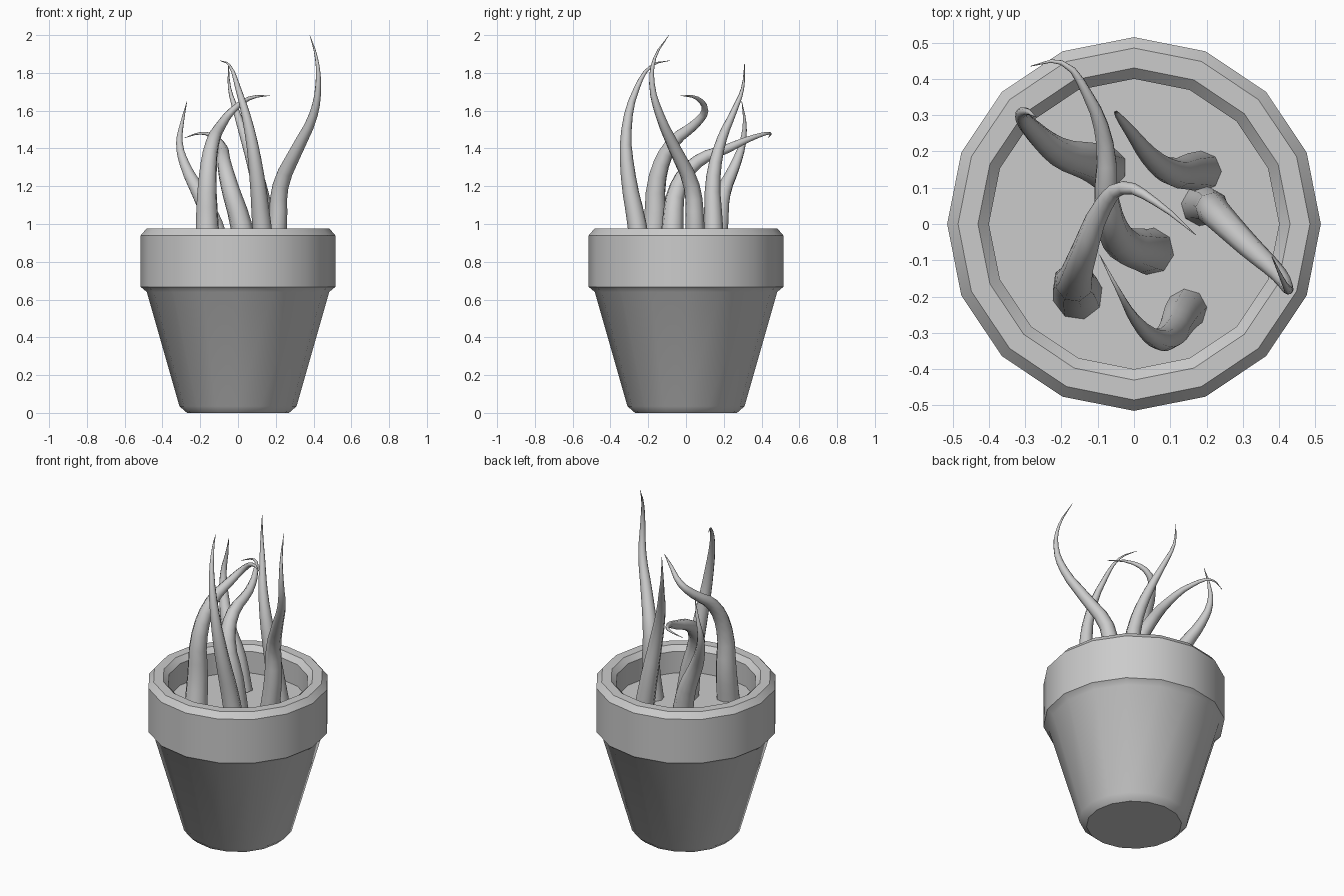
import bpy, bmesh, math
from mathutils import Vector

if "Cube" in bpy.data.objects:
    bpy.data.objects.remove(bpy.data.objects["Cube"])

SIDES = 16
SOIL_Z = 0.81


def lathe(name, profile, angle=35):
    """Spin an (r, z) profile around the z axis."""
    bm = bmesh.new()
    verts = [bm.verts.new((r, 0, z)) for r, z in profile]
    edges = [bm.edges.new(pair) for pair in zip(verts, verts[1:])]
    bmesh.ops.spin(bm, geom=verts + edges, cent=(0, 0, 0), axis=(0, 0, 1),
                   angle=2 * math.pi, steps=SIDES)
    bmesh.ops.remove_doubles(bm, verts=bm.verts, dist=1e-4)
    bmesh.ops.recalc_face_normals(bm, faces=bm.faces)
    mesh = bpy.data.meshes.new(name)
    bm.to_mesh(mesh)
    bm.free()
    obj = bpy.data.objects.new(name, mesh)
    bpy.context.collection.objects.link(obj)
    select(obj)
    bpy.ops.object.shade_smooth_by_angle(angle=math.radians(angle))
    return obj


def select(obj):
    bpy.ops.object.select_all(action='DESELECT')
    obj.select_set(True)
    bpy.context.view_layer.objects.active = obj


def tendril(name, radius, points):
    """Tapered eight-sided tube running smoothly through the points."""
    curve = bpy.data.curves.new(name, 'CURVE')
    curve.dimensions = '3D'
    curve.bevel_depth = 1.0
    curve.bevel_resolution = 2
    curve.resolution_u = 3
    curve.use_fill_caps = True
    spline = curve.splines.new('BEZIER')
    spline.bezier_points.add(len(points) - 1)
    pts = [Vector(p) for p in points]
    dist = [0.0]
    for a, b in zip(pts, pts[1:]):
        dist.append(dist[-1] + (b - a).length)
    for bp, p, d in zip(spline.bezier_points, pts, dist):
        t = d / dist[-1]
        bp.co = p
        bp.handle_left_type = bp.handle_right_type = 'AUTO'
        bp.radius = max(0.001, radius * (1 - t ** 1.25))
    obj = bpy.data.objects.new(name, curve)
    bpy.context.collection.objects.link(obj)
    select(obj)
    bpy.ops.object.convert(target='MESH')
    bpy.ops.object.shade_smooth_by_angle(angle=math.radians(60))


# Pot with a thick collar and hollow top
lathe("pot", [(0, 0), (0.27, 0), (0.31, 0.035), (0.483, 0.64), (0.515, 0.667),
              (0.515, 0.94), (0.485, 0.975), (0.43, 0.975), (0.40, 0.945),
              (0.40, SOIL_Z - 0.03)])

# Soil surface
lathe("soil", [(0, SOIL_Z), (0.40, SOIL_Z)])

# Curling tendrils, base to tip
tendril("tendril_front_left", 0.070, [
    (-0.155, -0.195, 0.80), (-0.163, -0.165, 1.00), (-0.16, -0.15, 1.25),
    (-0.135, -0.07, 1.43), (-0.085, 0.05, 1.53), (-0.03, 0.10, 1.60),
    (0.06, 0.06, 1.665), (0.17, -0.03, 1.68)])
tendril("tendril_front", 0.057, [
    (0.145, -0.235, 0.80), (0.125, -0.26, 1.00), (0.10, -0.305, 1.25),
    (0.06, -0.315, 1.50), (0.0, -0.26, 1.72), (-0.045, -0.18, 1.84),
    (-0.095, -0.085, 1.865)])
tendril("tendril_right", 0.056, [
    (0.185, 0.05, 0.80), (0.21, 0.047, 1.00), (0.225, 0.03, 1.20),
    (0.315, -0.06, 1.40), (0.40, -0.14, 1.58), (0.425, -0.18, 1.74),
    (0.415, -0.165, 1.88), (0.38, -0.09, 2.0)])
tendril("tendril_middle", 0.066, [
    (0.045, -0.075, 0.80), (0.015, -0.07, 1.00), (-0.045, -0.04, 1.20),
    (-0.075, 0.06, 1.33), (-0.08, 0.22, 1.40), (-0.13, 0.36, 1.46),
    (-0.20, 0.445, 1.48), (-0.285, 0.435, 1.455)])
tendril("tendril_back_right", 0.057, [
    (0.185, 0.145, 0.80), (0.15, 0.145, 1.00), (0.10, 0.145, 1.25),
    (0.04, 0.19, 1.45), (-0.01, 0.255, 1.60), (-0.045, 0.30, 1.72),
    (-0.05, 0.31, 1.85)])
tendril("tendril_back_left", 0.062, [
    (-0.08, 0.155, 0.80), (-0.13, 0.175, 1.00), (-0.21, 0.20, 1.17),
    (-0.28, 0.26, 1.31), (-0.31, 0.30, 1.43), (-0.295, 0.31, 1.54),
    (-0.27, 0.295, 1.65)])
